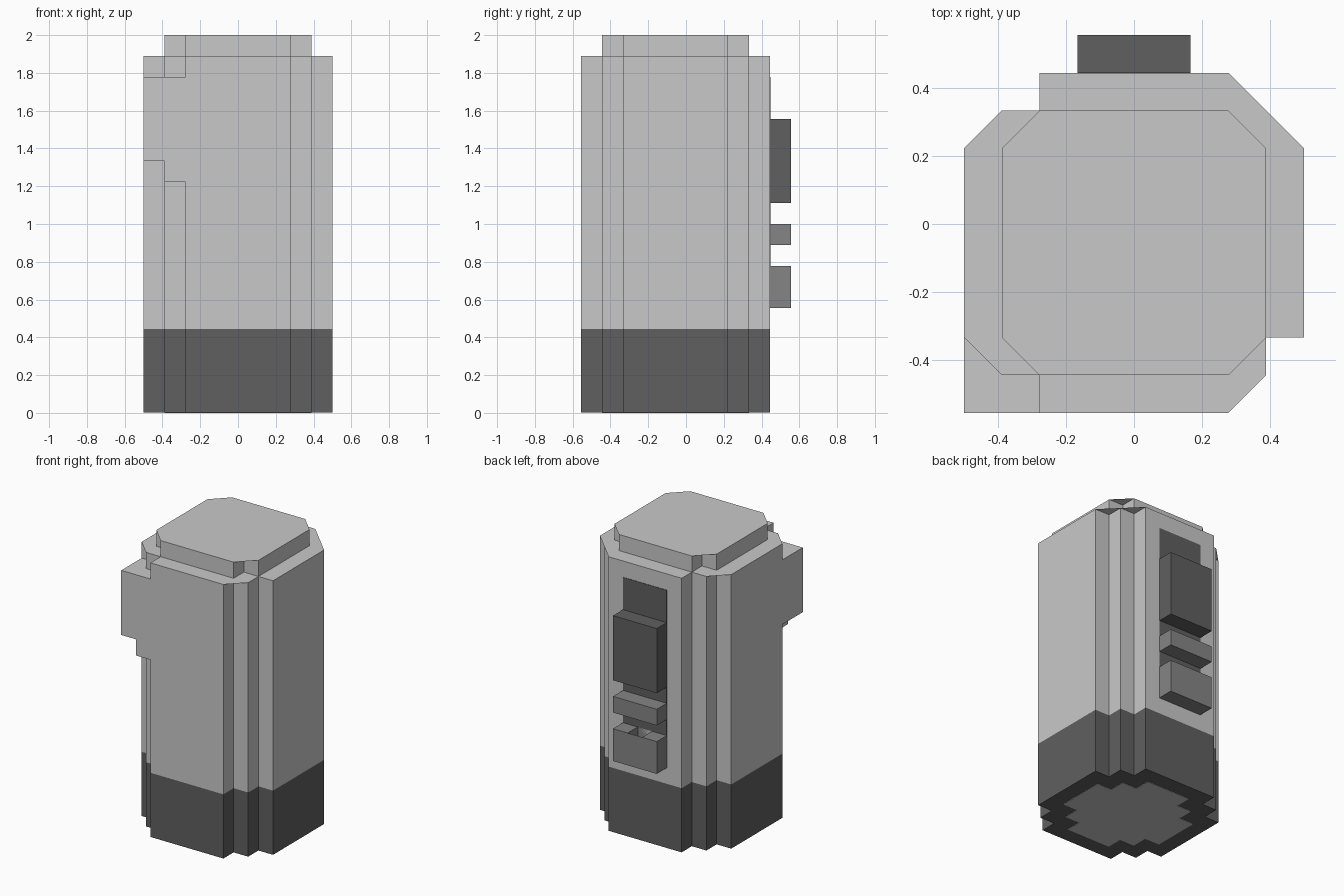
import bpy, bmesh
from mathutils import Vector

if "Cube" in bpy.data.objects:
    bpy.data.objects.remove(bpy.data.objects["Cube"])

U = 1 / 9  # one block of the stepped style
THIN = 0.003


def material(name, v):
    m = bpy.data.materials.new(name)
    m.diffuse_color = (v, v, v, 1)
    m.use_nodes = True
    m.node_tree.nodes["Principled BSDF"].inputs["Base Color"].default_value = m.diffuse_color
    return m


LIGHT = material("light grey", 0.584)
MID = material("middle grey", 0.235)
DARK = material("dark grey", 0.115)


def extrude(name, outline, vec, mat, start=True, end=True):
    """Extrude a closed 3D outline along vec, with optional end caps."""
    bm = bmesh.new()
    a = [bm.verts.new(p) for p in outline]
    b = [bm.verts.new(Vector(p) + Vector(vec)) for p in outline]
    n = len(a)
    for i in range(n):
        j = (i + 1) % n
        bm.faces.new((a[i], a[j], b[j], b[i]))
    caps = []
    if start:
        caps.append(bm.faces.new(a[::-1]))
    if end:
        caps.append(bm.faces.new(b))
    bmesh.ops.triangulate(bm, faces=caps)
    me = bpy.data.meshes.new(name)
    bm.to_mesh(me)
    bm.free()
    me.materials.append(mat)
    ob = bpy.data.objects.new(name, me)
    bpy.context.collection.objects.link(ob)
    return ob


def column(name, outer, inner, z0, z1, mat, **caps):
    """Stepped round column: one stair corner turned four times."""
    corner, x, y = [(outer, inner)], outer, inner
    while x > inner:
        corner += [(x - 1, y), (x - 1, y + 1)]
        x, y = x - 1, y + 1
    pts = []
    for _ in range(4):
        pts += corner
        corner = [(-y, x) for x, y in corner]
    outline = [(x * U, (y - 0.5) * U, z0) for x, y in pts]
    return extrude(name, outline, (0, 0, z1 - z0), mat, **caps)


def box(name, x0, x1, y0, y1, z0, z1, mat):
    """Box measured in blocks."""
    o = [(x0, y0), (x1, y0), (x1, y1), (x0, y1)]
    return extrude(name, [(x * U, y * U, z0 * U) for x, y in o],
                   (0, 0, (z1 - z0) * U), mat)


# Container: dark foot, light body, smaller lid, light patch underneath
column("foot", 4.5, 2.5, THIN, 4 * U, DARK, end=False)
column("body", 4.5, 2.5, 4 * U, 17 * U, LIGHT, start=False)
column("lid", 3.5, 2.5, 17 * U, 18 * U, LIGHT, start=False)
column("underside_patch", 3.5, 1.5, 0, THIN, LIGHT, end=False)

# Spout filling the front left corner
box("spout_tip", -4.5, -3.5, -5, -3, 12, 16, LIGHT)
box("spout_root", -3.5, -2.5, -5, -4, 11, 16, LIGHT)

# Back: dark painted strip, handle block, bar and notched catch
box("back_strip", -1.5, 1.5, 4, 4 + THIN / U, 7, 16, DARK)
box("handle_block", -1.5, 1.5, 4, 5, 10, 14, DARK)
box("handle_bar", -1.5, 1.5, 4, 5, 8, 9, MID)
catch = [(-1.5, 5), (-1.5, 7), (-.5, 7), (-.5, 6),
         (.5, 6), (.5, 7), (1.5, 7), (1.5, 5)]
extrude("notched_catch", [(x * U, 4 * U, z * U) for x, z in catch],
        (0, U, 0), MID)
